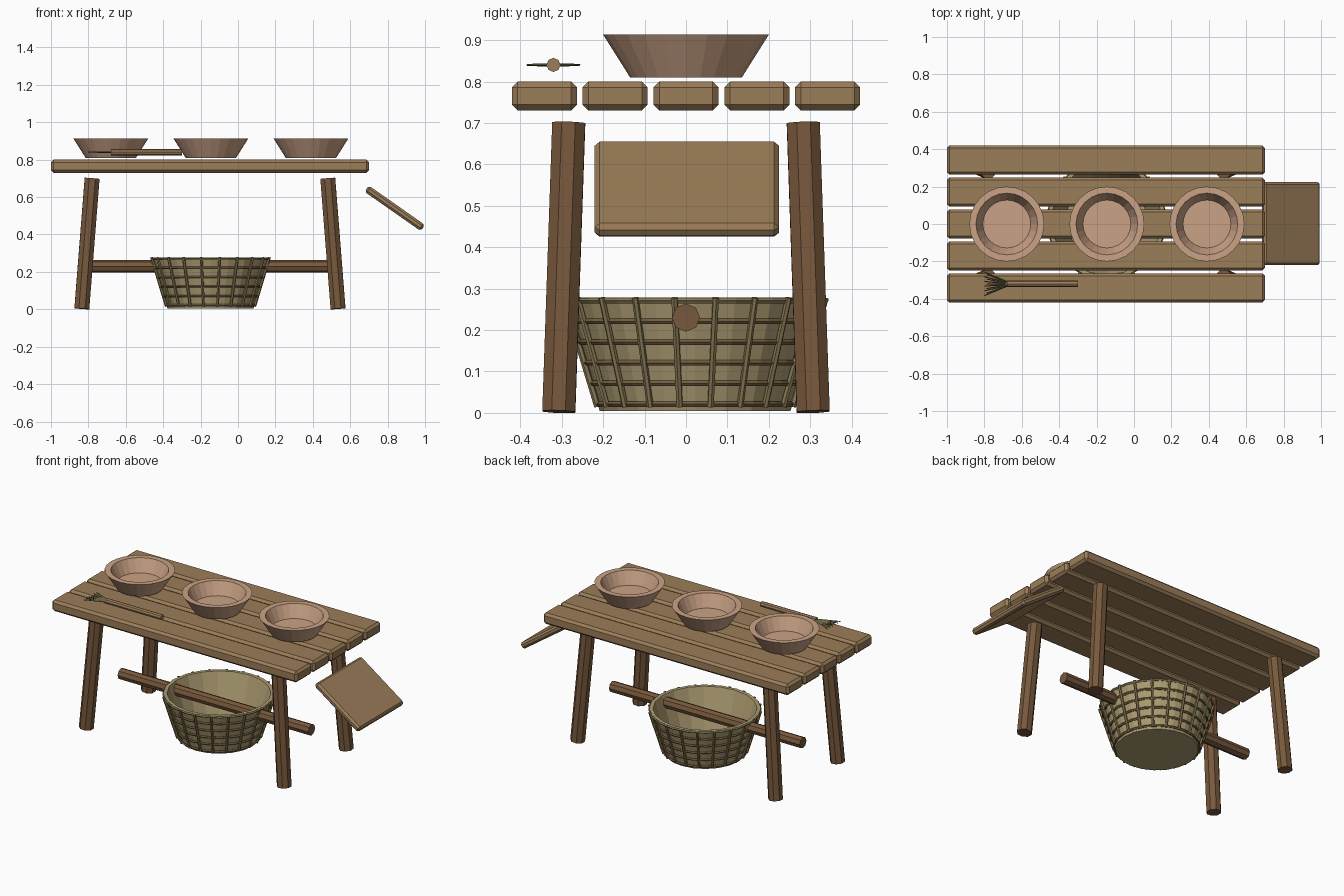
import bpy, bmesh, math
from mathutils import Vector

if "Cube" in bpy.data.objects:
    bpy.data.objects.remove(bpy.data.objects["Cube"])


def material(name, rgb):
    m = bpy.data.materials.new(name)
    m.use_nodes = True
    m.diffuse_color = (*rgb, 1)
    m.node_tree.nodes["Principled BSDF"].inputs["Base Color"].default_value = (*rgb, 1)
    return m


PLANK = material("light_wood", (0.33, 0.205, 0.098))
LEG = material("dark_wood", (0.185, 0.098, 0.045))
CLAY = material("pale_clay", (0.59, 0.36, 0.235))
WICKER = material("pale_wicker", (0.42, 0.34, 0.17))
RIB = material("olive_wicker", (0.26, 0.20, 0.09))
WEAVE = material("brown_wicker", (0.17, 0.11, 0.05))
STRAW = material("green_straw", (0.14, 0.12, 0.055))


def finish(name, bm, mat):
    bmesh.ops.recalc_face_normals(bm, faces=bm.faces)
    mesh = bpy.data.meshes.new(name)
    bm.to_mesh(mesh)
    bm.free()
    mesh.materials.append(mat)
    ob = bpy.data.objects.new(name, mesh)
    bpy.context.collection.objects.link(ob)
    return ob


def board(name, size, loc, mat, bevel, tilt=0):
    bm = bmesh.new()
    bmesh.ops.create_cube(bm, size=1)
    bmesh.ops.scale(bm, vec=size, verts=bm.verts)
    bmesh.ops.bevel(bm, geom=bm.edges[:], offset=bevel, segments=1, affect='EDGES')
    ob = finish(name, bm, mat)
    ob.location = loc
    ob.rotation_euler.y = tilt
    return ob


def add_rod(bm, a, b, r1, r2, sides):
    a, b = Vector(a), Vector(b)
    d = b - a
    new = bmesh.ops.create_cone(bm, cap_ends=True, segments=sides, radius1=r1,
                                radius2=r2, depth=d.length)["verts"]
    bmesh.ops.rotate(bm, verts=new, matrix=d.to_track_quat('Z', 'Y').to_matrix())
    bmesh.ops.translate(bm, verts=new, vec=(a + b) / 2)


def rod(name, a, b, r, mat, sides=8):
    bm = bmesh.new()
    add_rod(bm, a, b, r, r, sides)
    return finish(name, bm, mat)


def lathe(name, profile, sides, loc, mat):
    """Revolve (radius, height) points; both ends are capped."""
    bm = bmesh.new()
    rings = [[bm.verts.new((r * math.cos(math.tau * i / sides),
                            r * math.sin(math.tau * i / sides), z))
              for i in range(sides)] for r, z in profile]
    for lo, hi in zip(rings, rings[1:]):
        for i in range(sides):
            j = (i + 1) % sides
            bm.faces.new((lo[i], lo[j], hi[j], hi[i]))
    bm.faces.new(rings[0])
    bm.faces.new(rings[-1])
    ob = finish(name, bm, mat)
    ob.location = loc
    return ob


# Table top planks
MID = -0.15
for i in range(5):
    board(f"plank_{i + 1}", (1.7, 0.157, 0.07), (MID, 0.171 * (i - 2), 0.765), PLANK, 0.014)

# Splayed legs and the low rail between them
for sx, end in ((-1, "right"), (1, "left")):
    for sy, side in ((-1, "front"), (1, "back")):
        rod(f"{side}_{end}_leg", (MID + sx * 0.685, sy * 0.307, 0.003),
            (MID + sx * 0.63, sy * 0.283, 0.7), 0.043, LEG)
rod("rail", (-0.81, 0, 0.23), (0.51, 0, 0.23), 0.034, LEG)

# Tilted side board
board("side_board", (0.367, 0.445, 0.04), (0.838, 0.002, 0.54), PLANK, 0.012, math.radians(35))

# Bowls
for i in range(3):
    lathe(f"bowl_{i + 1}", [(0.135, 0.81), (0.2, 0.913), (0.165, 0.913), (0.128, 0.835)],
          24, (-0.68 + 0.535 * i, 0, 0), CLAY)

# Basket shell
BASKET = Vector((-0.147, 0.022, 0))
HEIGHT, LOW, HIGH = 0.278, 0.23, 0.315


def basket_radius(z):
    return LOW + (HIGH - LOW) * z / HEIGHT


lathe("basket_shell", [(LOW, 0.004), (HIGH, HEIGHT), (HIGH - 0.02, HEIGHT), (LOW - 0.015, 0.02)],
      20, BASKET, WICKER)

# Upright basket ribs
bm = bmesh.new()
for i in range(20):
    a = math.tau * (i + 0.5) / 20
    out = Vector((math.cos(a), math.sin(a), 0))
    lo, hi = [BASKET + out * (basket_radius(z) + 0.004) + Vector((0, 0, z)) for z in (0.015, 0.278)]
    add_rod(bm, lo, hi, 0.008, 0.008, 6)
finish("basket_ribs", bm, RIB)

# Woven basket hoops
for i in range(6):
    z = 0.021 + 0.05 * i
    bpy.ops.mesh.primitive_torus_add(location=BASKET + Vector((0, 0, z)), major_segments=20,
                                     minor_segments=5, major_radius=basket_radius(z) + 0.002,
                                     minor_radius=0.007)
    hoop = bpy.context.object
    hoop.name = f"basket_hoop_{i + 1}"
    hoop.data.materials.append(WEAVE if i < 5 else RIB)

# Brush with fanned straw
rod("brush_handle", (-0.68, -0.32, 0.84), (-0.3, -0.32, 0.84), 0.017, PLANK)
bm = bmesh.new()
for i in range(11):
    t = (i - 5) / 5
    add_rod(bm, (-0.675, -0.32 + 0.01 * t, 0.84),
            (-0.8 + 0.012 * (i % 2), -0.32 + 0.063 * t, 0.84), 0.004, 0.0025, 4)
finish("brush_straw", bm, STRAW)
